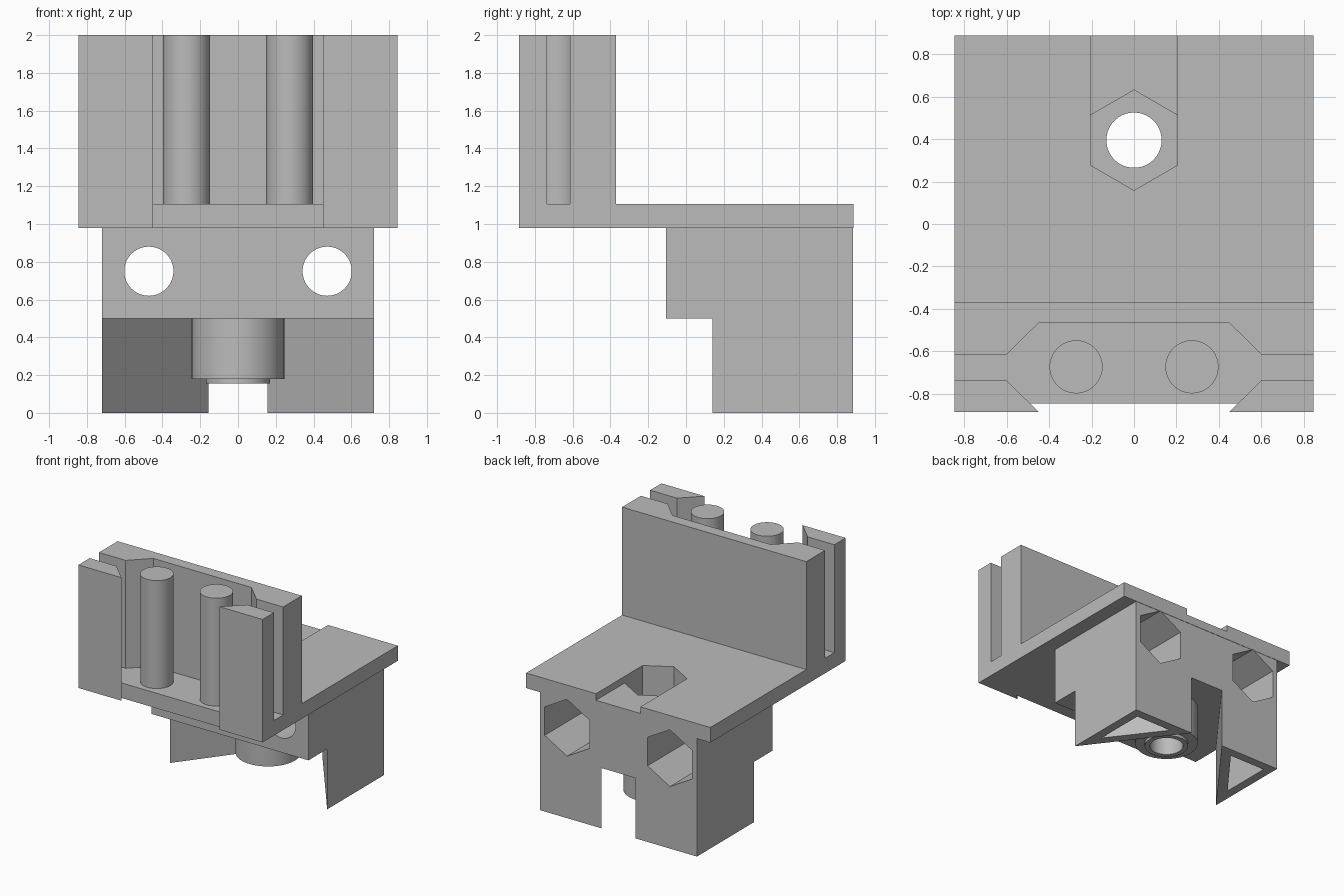
import bpy, bmesh, math
from mathutils import Matrix

if "Cube" in bpy.data.objects:
    bpy.data.objects.remove(bpy.data.objects["Cube"], do_unlink=True)

grey = bpy.data.materials.new("plain_grey")
grey.use_nodes = True
grey.diffuse_color = (0.5, 0.5, 0.5, 1)
grey.node_tree.nodes["Principled BSDF"].inputs["Base Color"].default_value = (0.5, 0.5, 0.5, 1)


def prism(name, outline, z0, z1, turn=None):
    """Extrude an xy outline from z0 to z1, then optionally transform it."""
    bm = bmesh.new()
    face = bm.faces.new([bm.verts.new((x, y, z0)) for x, y in outline])
    top = bmesh.ops.extrude_face_region(bm, geom=[face])["geom"]
    bmesh.ops.translate(bm, vec=(0, 0, z1 - z0),
                        verts=[v for v in top if isinstance(v, bmesh.types.BMVert)])
    if turn:
        bm.transform(turn)
    bmesh.ops.recalc_face_normals(bm, faces=bm.faces)
    mesh = bpy.data.meshes.new(name)
    bm.to_mesh(mesh)
    bm.free()
    mesh.materials.append(grey)
    obj = bpy.data.objects.new(name, mesh)
    bpy.context.collection.objects.link(obj)
    return obj


def box(x0, x1, y0, y1):
    return [(x0, y0), (x1, y0), (x1, y1), (x0, y1)]


def ring(cx, cy, radius, sides=64):
    """Regular polygon with a corner pointing along y."""
    return [(cx + radius * math.sin(i * math.tau / sides),
             cy + radius * math.cos(i * math.tau / sides)) for i in range(sides)]


def mirrored(half):
    """Close a +x half outline with its reflection."""
    return half + [(-x, y) for x, y in reversed(half)]


def combine(base, parts, operation):
    for part in parts:
        mod = base.modifiers.new("join", 'BOOLEAN')
        mod.operation, mod.solver, mod.object = operation, 'EXACT', part
        bpy.context.view_layer.objects.active = base
        bpy.ops.object.modifier_apply(modifier=mod.name)
        bpy.data.objects.remove(part, do_unlink=True)


def smooth(obj):
    bpy.ops.object.select_all(action='DESELECT')
    obj.select_set(True)
    bpy.context.view_layer.objects.active = obj
    bpy.ops.object.shade_smooth_by_angle(angle=math.radians(25))


PLATE_LOW, PLATE_TOP, TOP = 0.98, 1.105, 2.0
BOLT_Y = 0.395

# Shelf plate with the notched front edge
plate = prism("shelf_and_mount", mirrored([(0.49, -0.845), (0.45, -0.885),
              (0.845, -0.885), (0.845, 0.888)]), PLATE_LOW, PLATE_TOP)

# Upright back wall, jaws beside the side slots
wall = prism("back_wall", mirrored([(0.45, -0.467), (0.6, -0.615), (0.845, -0.615),
             (0.845, -0.37)]), PLATE_LOW, TOP)
solids = [wall]
for s in (1, -1):
    solids.append(prism("jaw", [(s * 0.45, -0.885), (s * 0.845, -0.885),
                                (s * 0.845, -0.737), (s * 0.6, -0.737)], PLATE_LOW, TOP))

# Mount block, triangular legs and bolt boss
solids.append(prism("mount_block", box(-0.72, 0.72, -0.105, 0.885), 0.5, 1.02))
for s in (1, -1):
    solids.append(prism("leg", [(s * 0.72, 0.14), (s * 0.72, 0.885),
                                (s * 0.155, 0.885)], 0, 0.52))
solids.append(prism("boss", ring(0, BOLT_Y, 0.245), 0.18, 0.52))
solids.append(prism("boss_lip", ring(0, BOLT_Y, 0.17), 0.155, 0.2))
combine(plate, solids, 'UNION')

# Bolt bore, nut pocket and shallow channel to the back edge
cuts = [prism("bore", ring(0, BOLT_Y, 0.13), 0, 1.3),
        prism("nut_pocket", ring(0, BOLT_Y, 0.236, 6), 0.75, 1.3),
        prism("channel", box(-0.204, 0.204, BOLT_Y, 1.1), 1.05, 1.3)]

# Cross holes with nut pockets from the back, hollows under the legs
to_y = Matrix(((1, 0, 0, 0), (0, 0, 1, 0), (0, 1, 0, 0), (0, 0, 0, 1)))
for s in (1, -1):
    cuts.append(prism("cross_hole", ring(s * 0.472, 0.75, 0.13), -0.3, 1.1, to_y))
    cuts.append(prism("cross_nut_pocket", ring(s * 0.472, 0.75, 0.236, 6), 0.3, 1.1, to_y))
    cuts.append(prism("leg_hollow", [(s * 0.645, 0.37), (s * 0.645, 0.81),
                                     (s * 0.31, 0.81)], -0.2, 0.45))
combine(plate, cuts, 'DIFFERENCE')
smooth(plate)

# Two round pegs standing on the shelf
for name, s in (("left_peg", 1), ("right_peg", -1)):
    smooth(prism(name, ring(s * 0.273, -0.673, 0.125), PLATE_TOP, TOP))
